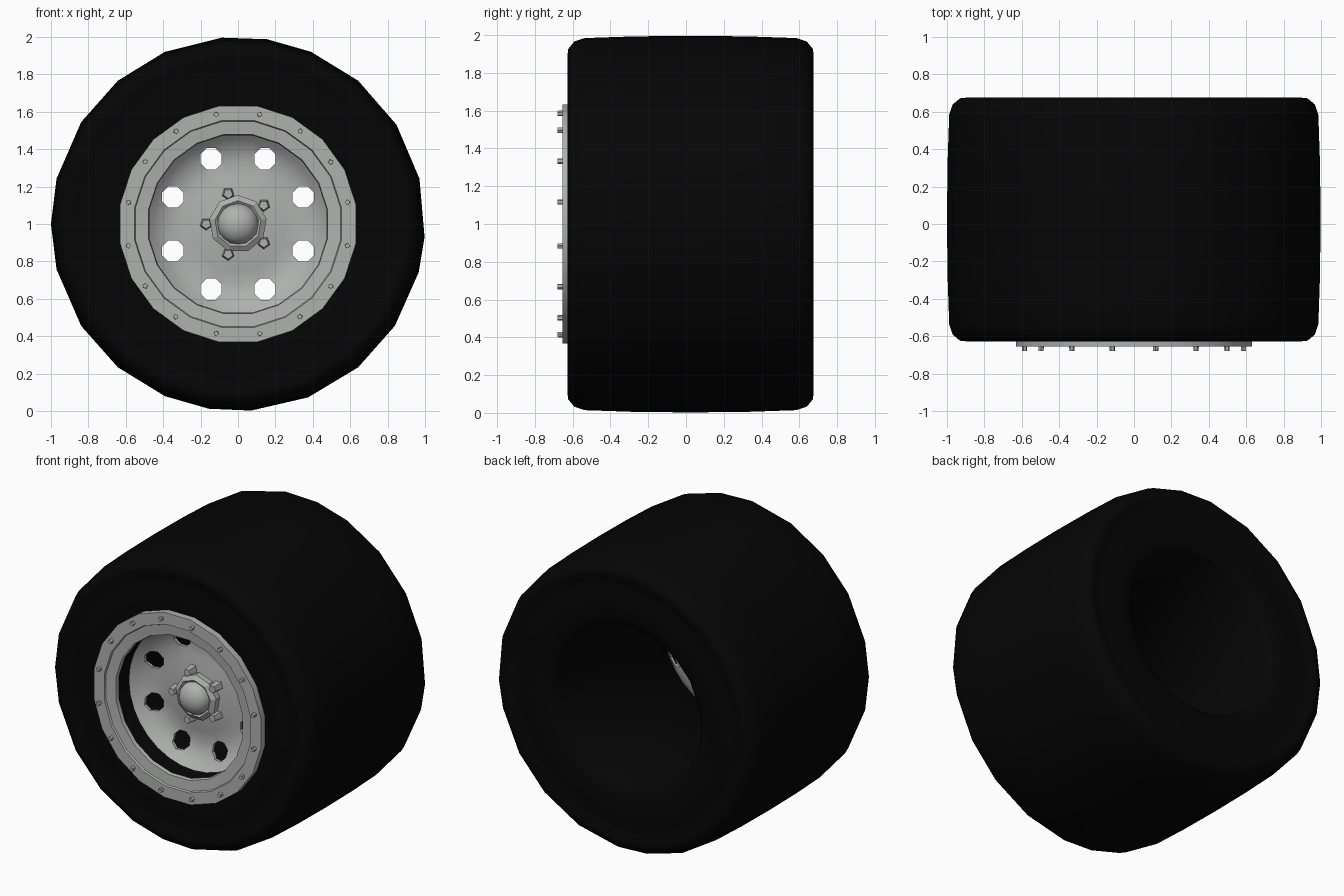
import bpy, bmesh, math
from mathutils import Vector, Matrix

if "Cube" in bpy.data.objects:
    bpy.data.objects.remove(bpy.data.objects["Cube"])

CENTRE_Z = 1.0


def material(name, v):
    m = bpy.data.materials.new(name)
    m.diffuse_color = (*v, 1)
    m.use_nodes = True
    m.node_tree.nodes["Principled BSDF"].inputs["Base Color"].default_value = m.diffuse_color
    return m


RUBBER = material("black_rubber", (0.0015, 0.0015, 0.0015))
METAL = material("light_grey_metal", (0.43, 0.44, 0.43))


def make(name, bm, mat, angle=None):
    bmesh.ops.recalc_face_normals(bm, faces=bm.faces)
    me = bpy.data.meshes.new(name)
    bm.to_mesh(me)
    bm.free()
    ob = bpy.data.objects.new(name, me)
    bpy.context.collection.objects.link(ob)
    me.materials.append(mat)
    if angle:
        smooth(ob, angle)
    return ob


def smooth(ob, angle):
    bpy.ops.object.select_all(action='DESELECT')
    bpy.context.view_layer.objects.active = ob
    ob.select_set(True)
    bpy.ops.object.shade_smooth_by_angle(angle=math.radians(angle))


def lathe(profile, angles, closed=True):
    """Revolve (radius, y) points about the wheel axle."""
    bm = bmesh.new()
    rings = []
    for r, y in profile:
        if r == 0:
            rings.append([bm.verts.new((0, y, CENTRE_Z))] * len(angles))
        else:
            rings.append([bm.verts.new((r * math.cos(math.radians(a)), y,
                                        CENTRE_Z + r * math.sin(math.radians(a)))) for a in angles])
    n, m = len(rings), len(angles)
    for i in range(n if closed else n - 1):
        a, b = rings[i], rings[(i + 1) % n]
        for j in range(m):
            k = (j + 1) % m
            vs = list(dict.fromkeys((a[j], a[k], b[k], b[j])))
            if len(vs) > 2:
                bm.faces.new(vs)
    return bm


def steps(n, phase=0):
    return [phase + 360 * i / n for i in range(n)]


def studs(bm, count, phase, ring_r, r, r_tip, sides, y0, y1):
    """Ring of short posts along the axle direction, tips at y0."""
    for a in steps(count, phase):
        t = math.radians(a)
        pos = Vector((ring_r * math.cos(t), (y0 + y1) / 2, CENTRE_Z + ring_r * math.sin(t)))
        bmesh.ops.create_cone(bm, cap_ends=True, segments=sides, radius1=r, radius2=r_tip,
                              depth=abs(y1 - y0),
                              matrix=Matrix.Translation(pos) @ Matrix.Rotation(-t, 4, 'Y')
                              @ Matrix.Rotation(math.pi / 2, 4, 'X'))
    return bm


# Tyre: wide, lightly crowned tread, softly grooved sidewalls, open barrel
MID = 0.024
half = [(0.555, 0.60), (0.575, 0.622), (0.64, 0.635), (0.74, 0.64), (0.82, 0.632),
        (0.86, 0.632), (0.90, 0.651), (0.93, 0.648), (0.97, 0.615), (0.988, 0.56), (0.997, 0.30)]
front = [(r, MID - h) for r, h in half]
back = [(r, MID + h) for r, h in reversed(half)]
tyre_angles = [14, 32, 50, 67, 81, 95, 113, 130, 147, 166, 180, 194, 213, 230, 247,
               261, 274, 292, 310, 327, 345, 356]
make("tyre", lathe(front + [(1.0, MID)] + back, tyre_angles), RUBBER, 55)

# Bolted outer ring of the rim
ring = [(0.64, -0.60), (0.64, -0.655), (0.56, -0.655), (0.555, -0.642),
        (0.485, -0.635), (0.48, -0.61), (0.55, -0.60)]
make("rim_ring", lathe(ring, steps(20, 9)), METAL, 25)
make("ring_bolts", studs(bmesh.new(), 16, 11.25, 0.597, 0.015, 0.014, 5, -0.68, -0.645), METAL)

# Shallow wheel disc, with eight round holes cut through
face = [(0, -0.415), (0.16, -0.415), (0.25, -0.395), (0.33, -0.39), (0.40, -0.405),
        (0.45, -0.44), (0.49, -0.48)]
rear = [(r, y + 0.02) for r, y in reversed(face)]
disc = make("wheel_disc", lathe(face + rear, steps(32), closed=False), METAL)
cutter = make("hole_cutter", studs(bmesh.new(), 8, 22.5, 0.377, 0.062, 0.062, 8, -0.7, -0.1), METAL)
cutter.hide_render = True
mod = disc.modifiers.new("holes", 'BOOLEAN')
mod.object = cutter
mod.operation = 'DIFFERENCE'
mod.solver = 'EXACT'
bpy.context.view_layer.objects.active = disc
bpy.ops.object.modifier_apply(modifier=mod.name)
bpy.data.objects.remove(cutter)
smooth(disc, 40)

# Hub collar, domed cap and five lug nuts
collar = [(0, -0.41), (0.155, -0.41), (0.155, -0.455), (0.125, -0.475), (0.112, -0.465), (0, -0.465)]
make("hub_collar", lathe(collar, steps(9, 10), closed=False), METAL)
dome = [(0.11 * math.cos(math.radians(a)), -0.46 - 0.085 * math.sin(math.radians(a)))
        for a in (0, 18, 36, 54, 72)] + [(0, -0.545)]
make("hub_cap", lathe(dome, steps(16), closed=False), METAL, 50)
make("lug_nuts", studs(bmesh.new(), 5, 36, 0.17, 0.035, 0.026, 5, -0.475, -0.405), METAL)
